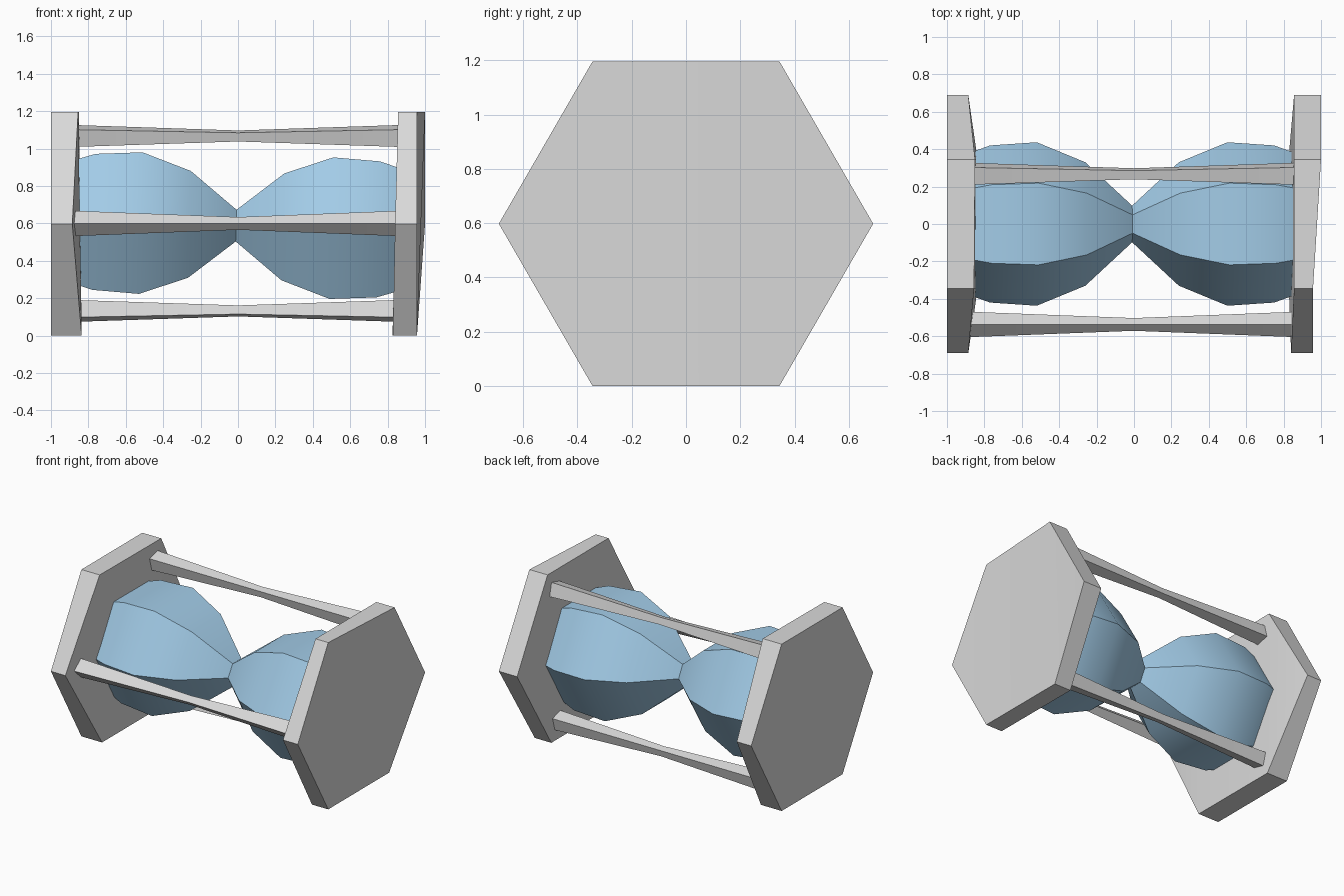
import bpy
import bmesh
import math

cube = bpy.data.objects.get("Cube")
if cube:
    bpy.data.objects.remove(cube, do_unlink=True)


def make_material(name, rgb):
    mat = bpy.data.materials.new(name)
    mat.use_nodes = True
    color = (*rgb, 1.0)
    mat.diffuse_color = color
    node = next(n for n in mat.node_tree.nodes if n.type == 'BSDF_PRINCIPLED')
    node.inputs["Base Color"].default_value = color
    return mat


GRAY = make_material("light_gray", (0.7, 0.7, 0.7))
BLUE = make_material("pale_blue", (0.38, 0.63, 0.84))
MID_Z = 0.598


def ring(x, radius, sides, turn=0.0):
    """Polygon around the x axis; x is one value or one value per corner."""
    xs = x if isinstance(x, (list, tuple)) else [x] * sides
    angles = [turn + math.tau * k / sides for k in range(sides)]
    return [(xs[k], radius * math.cos(a), radius * math.sin(a))
            for k, a in enumerate(angles)]


def loft(name, rings, mat, location=(0, 0, 0), tilt=0.0):
    """Skin a list of rings and close both ends."""
    bm = bmesh.new()
    loops = [[bm.verts.new(p) for p in r] for r in rings]
    sides = len(loops[0])
    for a, b in zip(loops, loops[1:]):
        for k in range(sides):
            n = (k + 1) % sides
            bm.faces.new((a[k], a[n], b[n], b[k]))
    for end in (loops[0], loops[-1]):
        if sides == 6:
            # hexagon ends bend slightly, so split them into clean strips
            for pick in ((0, 1, 5), (1, 2, 4, 5), (2, 3, 4)):
                bm.faces.new([end[i] for i in pick])
        else:
            bm.faces.new(end)
    bmesh.ops.recalc_face_normals(bm, faces=bm.faces)
    mesh = bpy.data.meshes.new(name)
    bm.to_mesh(mesh)
    bm.free()
    mesh.materials.append(mat)
    obj = bpy.data.objects.new(name, mesh)
    bpy.context.collection.objects.link(obj)
    obj.location = location
    obj.rotation_euler.y = tilt
    bpy.ops.object.select_all(action='DESELECT')
    obj.select_set(True)
    bpy.context.view_layer.objects.active = obj
    bpy.ops.object.shade_smooth_by_angle(angle=math.radians(30))
    return obj


# Hexagonal end plates with slightly uneven faces
# (corners run: back, back top, front top, front, front bottom, back bottom)
PLATE_R = 0.69
left_in = [0.856, 0.856, 0.856, 0.84, 0.828, 0.826]
left_out = [1.0, 1.0, 0.957, 0.957, 0.957, 0.957]
right_in = [-0.886, -0.85, -0.855, -0.886, -0.836, -0.836]
loft("left_end_plate", [ring(left_in, PLATE_R, 6), ring(left_out, PLATE_R, 6)],
     GRAY, (0, 0, MID_Z))
loft("right_end_plate", [ring(-1.0, PLATE_R, 6), ring(right_in, PLATE_R, 6)],
     GRAY, (0, 0, MID_Z))

# Double glass bulb, pinched in the middle and slightly tilted
profile = [(-0.88, 0.38), (-0.77, 0.42), (-0.52, 0.437), (-0.26, 0.33),
           (-0.01, 0.098), (0.24, 0.33), (0.5, 0.437), (0.75, 0.42), (0.86, 0.38)]
loft("glass_bulb", [ring(x, r, 6) for x, r in profile], BLUE,
     (0, 0, 0.588), 0.0265)

# Three square rods, thinner at the middle, each with a corner facing outward
for name, degrees in (("front_rod", 180), ("upper_back_rod", 60), ("lower_back_rod", 300)):
    a = math.radians(degrees)
    rings = [ring(x, r, 4, a) for x, r in ((-0.885, 0.068), (0, 0.034), (0.87, 0.068))]
    loft(name, rings, GRAY,
         (0, 0.537 * math.cos(a), MID_Z + 0.002 + 0.54 * math.sin(a)))
